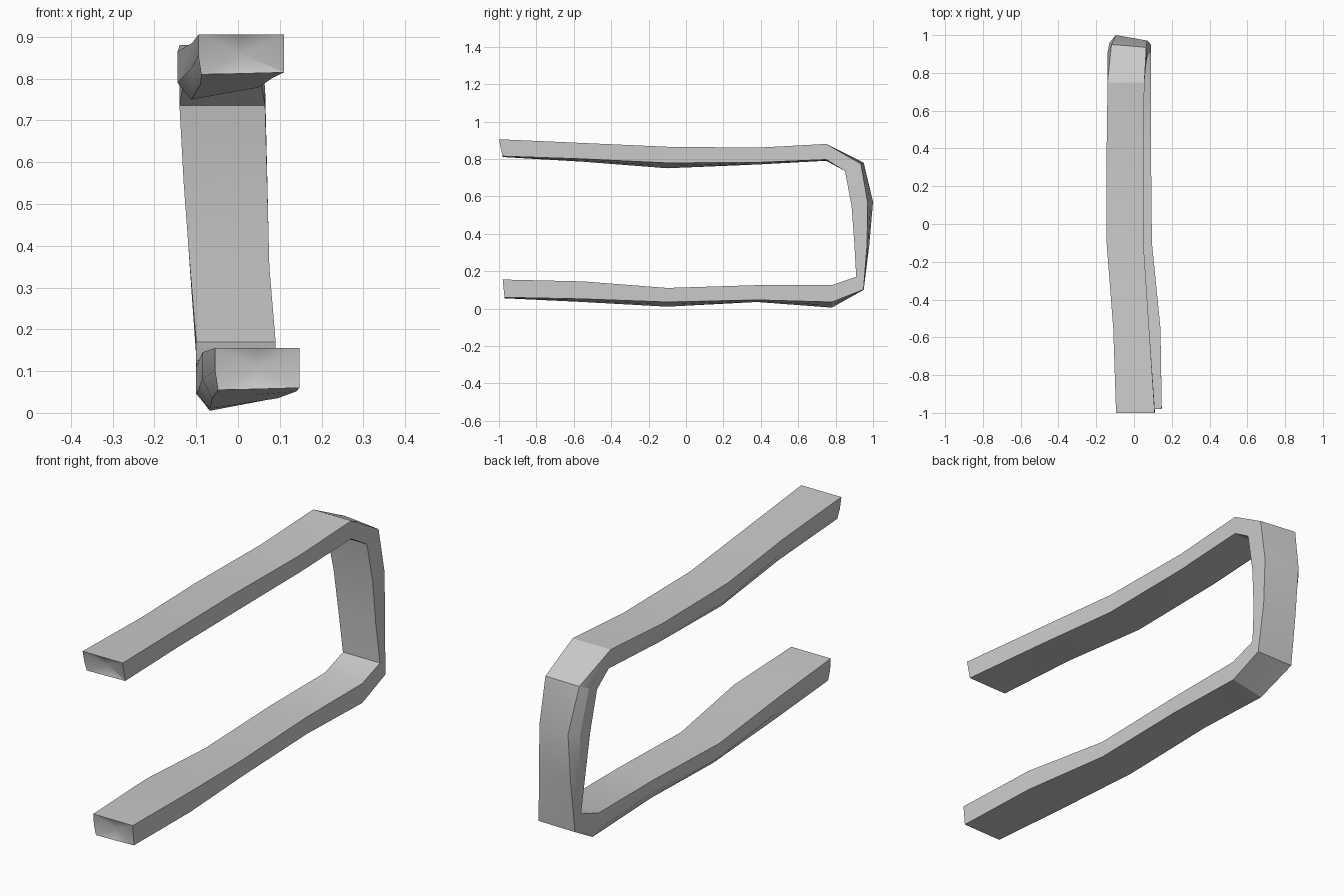
import bpy, bmesh
from math import radians
from mathutils import Vector

cube = bpy.data.objects.get("Cube")
if cube:
    bpy.data.objects.remove(cube)

grey = bpy.data.materials.new("plain grey")
grey.use_nodes = True
colour = (0.6, 0.6, 0.6, 1)
grey.diffuse_color = colour
grey.node_tree.nodes["Principled BSDF"].inputs["Base Color"].default_value = colour

# Stations along the bar: inner (y, z), outer (y, z), x range, inner bevel, outer bevel
stations = [
    ((-.98, .81), (-1, .905), (-.095, .11), .2, 0),
    ((-.55, .785), (-.55, .885), (-.11, .08), .6, 0),
    ((-.1, .75), (-.1, .865), (-.145, .05), 1, 0),
    ((.38, .77), (.38, .86), (-.145, .05), .5, 0),
    ((.75, .79), (.75, .88), (-.14, .055), .3, 0),
    ((.85, .735), (.95, .78), (-.14, .065), 0, .6),
    ((.885, .55), (1, .57), (-.13, .07), 0, 1),
    ((.9, .35), (.98, .34), (-.115, .075), 0, .6),
    ((.91, .17), (.95, .1), (-.1, .09), 0, .1),
    ((.78, .125), (.78, .005), (-.1, .09), 0, 1),
    ((.38, .125), (.38, .035), (-.1, .09), 0, .5),
    ((-.1, .11), (-.1, .01), (-.1, .095), 0, 1),
    ((-.55, .145), (-.55, .035), (-.085, .14), 0, .6),
    ((-.98, .155), (-.97, .055), (-.055, .147), 0, .2),
]


def section(inner, outer, span, bevel_in, bevel_out):
    """Lopsided bar section: bevelled on one side, rising towards the other."""
    shape = [
        (.17 * bevel_in, 0), (.5, .1 * bevel_in), (1, .25 * bevel_in),
        (1, 1 - .25 * bevel_out), (.5, 1 - .1 * bevel_out),
        (.17 * bevel_out, 1), (0, .5 + .15 * (bevel_out - bevel_in)),
    ]
    a, b = Vector(inner), Vector(outer)
    for across, depth in shape:
        y, z = a.lerp(b, depth)
        yield (span[0] + across * (span[1] - span[0]), y, z)


# Bent bar swept through the stations
bm = bmesh.new()
rings = [[bm.verts.new(p) for p in section(*s)] for s in stations]
for r, s in zip(rings, rings[1:]):
    for i in range(len(r)):
        j = (i + 1) % len(r)
        bm.faces.new((r[i], r[j], s[j], s[i]))

# Rough, slightly dented ends
for ring in (rings[0], rings[-1]):
    cap = bm.faces.new(ring)
    cap.normal_update()
    bmesh.ops.poke(bm, faces=[cap], offset=0)["verts"][0].co.y += .02

bmesh.ops.recalc_face_normals(bm, faces=bm.faces)
mesh = bpy.data.meshes.new("bent_bar")
bm.to_mesh(mesh)
bm.free()
mesh.materials.append(grey)
bar = bpy.data.objects.new("bent_bar", mesh)
bpy.context.collection.objects.link(bar)

bpy.ops.object.select_all(action="DESELECT")
bar.select_set(True)
bpy.context.view_layer.objects.active = bar
bpy.ops.object.shade_smooth_by_angle(angle=radians(25))
